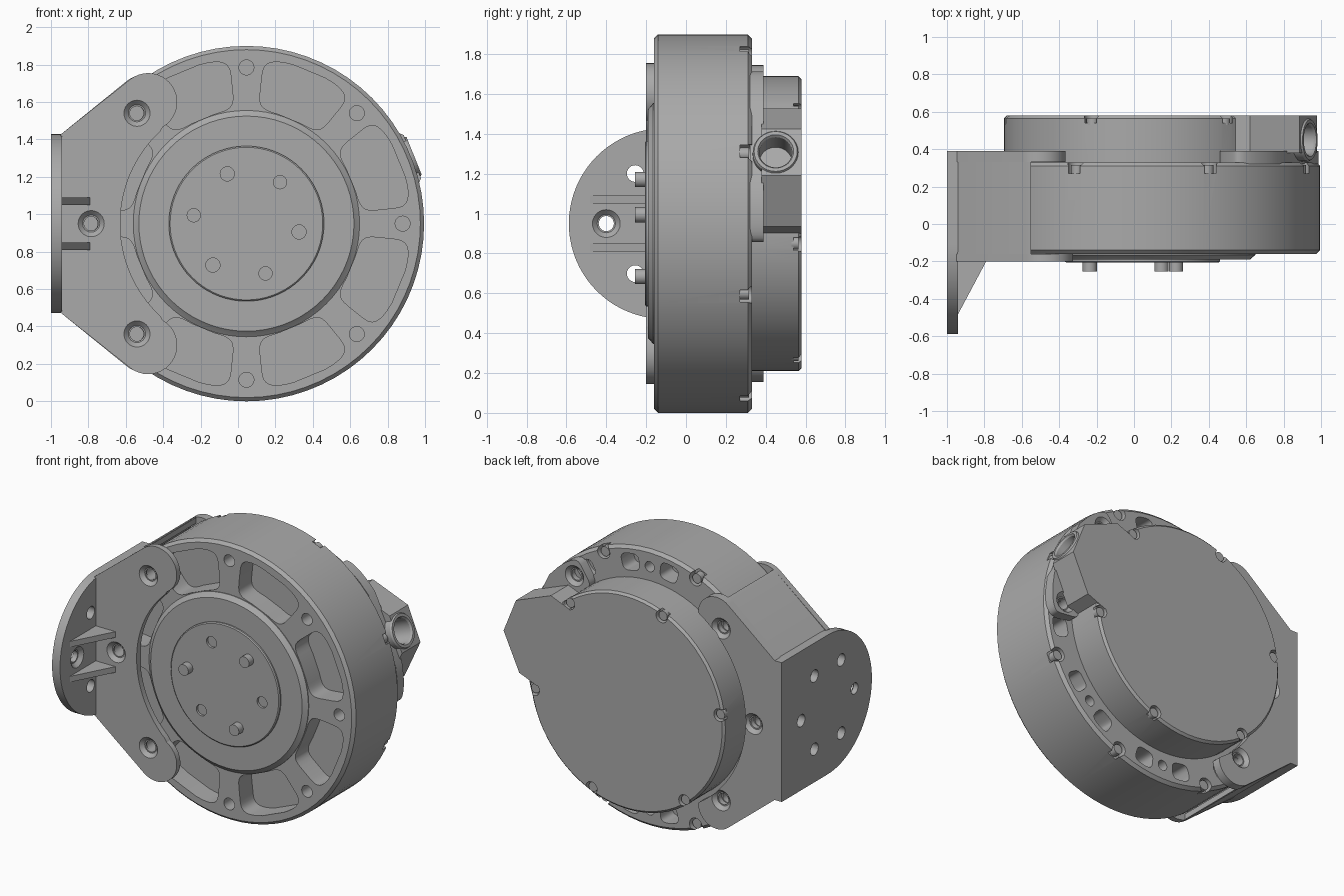
import bpy, bmesh
from math import sin, cos, radians, copysign

if "Cube" in bpy.data.objects:
    bpy.data.objects.remove(bpy.data.objects["Cube"])

CX, CZ = 0.045, 0.95          # drum axis, running along y
METAL = bpy.data.materials.new("grey metal")
METAL.use_nodes = True
COLOUR = (0.4, 0.4, 0.4, 1)
METAL.diffuse_color = COLOUR
METAL.node_tree.nodes["Principled BSDF"].inputs["Base Color"].default_value = COLOUR


# ---------- helpers ----------
def polar(r, deg, cx=CX, cz=CZ):
    return (cx + r * cos(radians(deg)), cz + r * sin(radians(deg)))


def arc(c, r, a0, a1, n):
    return [polar(r, a0 + (a1 - a0) * i / n, *c) for i in range(n + 1)]


def circle(c, r, n=24):
    return arc(c, r, 0, 360, n)[:-1]


def at_y(pts, y):
    return [(a, y, b) for a, b in pts]


def at_x(pts, x):
    return [(x, a, b) for a, b in pts]


def prism(pts, h0, h1, place=at_y):
    return [place(pts, h0), place(pts, h1)]


def turned(profile, c=(CX, CZ), n=24, place=at_y):
    """Rings for a turned shape; profile holds (radius, height)."""
    return [place(circle(c, r, n), h) for r, h in profile]


def pocket(mid, half, r0, r1, y0, y1, power=0.4):
    """Rounded sector of the annulus."""
    pts = []
    for i in range(40):
        t = radians(i * 9 + 4.5)
        u, v = (copysign(abs(f) ** power, f) for f in (cos(t), sin(t)))
        pts.append(polar((r0 + r1) / 2 + u * (r1 - r0) / 2, mid + v * half))
    return prism(pts, y0, y1)


def solid(name, *lofts):
    """One object from several capped lofts."""
    bm = bmesh.new()
    for rings in lofts:
        vs = [[bm.verts.new(p) for p in ring] for ring in rings]
        n = len(vs[0])
        for a, b in zip(vs, vs[1:]):
            for i in range(n):
                j = (i + 1) % n
                bm.faces.new((a[i], a[j], b[j], b[i]))
        bm.faces.new(vs[0])
        bm.faces.new(vs[-1])
    bmesh.ops.recalc_face_normals(bm, faces=bm.faces)
    me = bpy.data.meshes.new(name)
    bm.to_mesh(me)
    bm.free()
    me.materials.append(METAL)
    ob = bpy.data.objects.new(name, me)
    bpy.context.collection.objects.link(ob)
    return ob


def activate(ob):
    bpy.ops.object.select_all(action='DESELECT')
    ob.select_set(True)
    bpy.context.view_layer.objects.active = ob


def cut(ob, *lofts):
    tool = solid("cutter", *lofts)
    tool.hide_render = True
    mod = ob.modifiers.new("cut", 'BOOLEAN')
    mod.operation, mod.solver, mod.object = 'DIFFERENCE', 'EXACT', tool
    activate(ob)
    bpy.ops.object.modifier_apply(modifier=mod.name)
    bpy.data.objects.remove(tool)


def countersink(c, face, inward, place=at_y, depth=0.07):
    return turned([(0.074, face - inward * 0.004), (0.07, face), (0.046, face + inward * 0.025),
                   (0.038, face + inward * 0.025), (0.038, face + inward * depth)], c, 24, place)


def mirrored(upper):
    """Close an outline that is symmetric about the axis height."""
    return upper + [(a, 2 * CZ - b) for a, b in reversed(upper)]


EIGHTHS = [45 * k for k in range(8)]

# ---------- drum ----------
drum = solid("drum", turned([(0.93, -0.16), (0.95, -0.14), (0.95, 0.31), (0.93, 0.33)], n=72))
cuts = []
for a in EIGHTHS:
    cuts.append(pocket(a + 22.5, 16.5, 0.61, 0.885, -0.3, -0.02))
    cuts.append(prism(circle(polar(0.835, a), 0.04), -0.3, -0.06))
    cuts.append(prism(circle(polar(0.835, a), 0.035), 0.22, 0.4))
    cuts.append(prism(circle(polar(0.915, a + 22.5), 0.048), 0.27, 0.4))
    for off in (-10, 10):
        cuts.append(pocket(a + off, 4.5, 0.785, 0.9, 0.2, 0.4, 0.6))
cut(drum, *cuts)
solid("rim_screws", *[prism(circle(polar(0.91, a + 22.5), 0.033, 16), 0.26, 0.315)
                      for a in EIGHTHS])

# ---------- output hub ----------
solid("hub_ring", turned([(0.605, -0.1), (0.605, -0.165), (0.588, -0.178), (0.575, -0.19),
                          (0.42, -0.19)], n=72))
disc = solid("output_disc", turned([(0.415, -0.15), (0.415, -0.2), (0.408, -0.206)], n=72))
cut(disc, *[prism(circle(polar(0.285, a), 0.038), -0.3, -0.16) for a in (111, 231, 351)])
solid("drive_pins", *[prism(circle(polar(0.285, a), 0.038), -0.18, -0.255)
                      for a in (51, 171, 291)])

# ---------- rear cap ----------
cap = solid("rear_cap", turned([(0.74, 0.3), (0.74, 0.565), (0.725, 0.58)], n=72))
CAP_ANGLES = [52 + 60 * k for k in range(6)]
cut(cap, *[prism(circle(polar(0.712, a), 0.043), 0.54, 0.7) for a in CAP_ANGLES])
solid("cap_screws", *[prism(circle(polar(0.71, a), 0.032, 16), 0.53, 0.565)
                      for a in CAP_ANGLES])

# ---------- cable connector ----------
OUT = 22                       # direction the port faces
ca, sa = cos(radians(OUT)), sin(radians(OUT))


def radial(pts, u):
    """Place (tangent, y) points at distance u along the port direction."""
    return [(CX + u * ca - t * sa, y, CZ + u * sa + t * ca) for t, y in pts]


PORT = (0, 0.45)
bore = turned([(0.1, 0.81), (0.1, 1.1)], PORT, 32, radial)
mount = solid("connector_mount", pocket(25.5, 31.5, 0.72, 0.945, 0.32, 0.39, 0.3))
cut(mount, bore, *[countersink(polar(0.84, a), 0.39, -1, depth=0.1) for a in (51, 0)])
half = [(0.6, 0.32), (0.75, 0.32), (0.957, 0.125)]
outline = half + [(u, -t) for u, t in reversed(half)]
block = solid("connector_block", prism(
    [(CX + u * ca - t * sa, CZ + u * sa + t * ca) for u, t in outline], 0.38, 0.58))
cut(block, bore)
solid("connector_port", turned([(0.115, 0.8), (0.115, 0.955), (0.108, 0.967), (0.09, 0.967),
                                (0.082, 0.955), (0.082, 0.82)], PORT, 32, radial))

# ---------- bracket ----------
SCREWS = [(-0.54, 1.54), (-0.54, 0.36), (-0.785, 0.95)]
front = solid("bracket_front_plate", prism(mirrored(
    [(-0.95, 1.425)] + arc((-0.48, 1.6), 0.155, 128, -60, 20) + arc((CX, CZ), 0.675, 133, 180, 16)[:-1]),
    -0.2, -0.161))
cut(front, *[countersink(c, -0.2, 1) for c in SCREWS])
back = solid("bracket_back_plate", prism(mirrored(
    [(-0.95, 1.425)] + arc((-0.505, 1.605), 0.14, 128, 0, 16) + arc((CX, CZ), 0.77, 123, 180, 16)[:-1]),
    0.331, 0.39))
cut(back, *[countersink(c, 0.39, -1) for c in SCREWS])
body = solid("bracket_body", prism(mirrored([(-0.95, 1.42), (-0.575, 1.722), (-0.55, 1.735)]),
                                   -0.161, 0.331))
cut(body, prism(circle((CX, CZ), 0.955, 72), -0.4, 0.5),
    *[prism(circle(SCREWS[2], 0.038), y0, y1) for y0, y1 in ((-0.2, -0.09), (0.26, 0.4))])

# side flange with bolt circle
R = 0.478
flange = solid("side_flange", prism([(0.39, CZ + R)] + arc((-0.11, CZ), R, 90, 270, 40)
                                    + [(0.39, CZ - R)], -1, -0.94, at_x))
holes = [prism(circle(polar(0.29, a, -0.11, CZ), 0.042), -1.1, -0.9, at_x)
         for a in range(0, 360, 60) if a != 180]
cut(flange, countersink((-0.4, CZ), -0.94, -1, at_x), *holes)

# gussets
for label, z in (("upper", 1.07), ("lower", 0.83)):
    tri = [(-0.95, -0.19), (-0.785, -0.19), (-0.95, -0.5)]
    solid(label + "_gusset", [[(x, y, z + d) for x, y in tri] for d in (-0.02, 0.02)])

# ---------- shading ----------
for ob in [o for o in bpy.data.objects if o.type == 'MESH' and METAL.name in o.data.materials]:
    activate(ob)
    bpy.ops.object.shade_smooth_by_angle(angle=radians(25))
